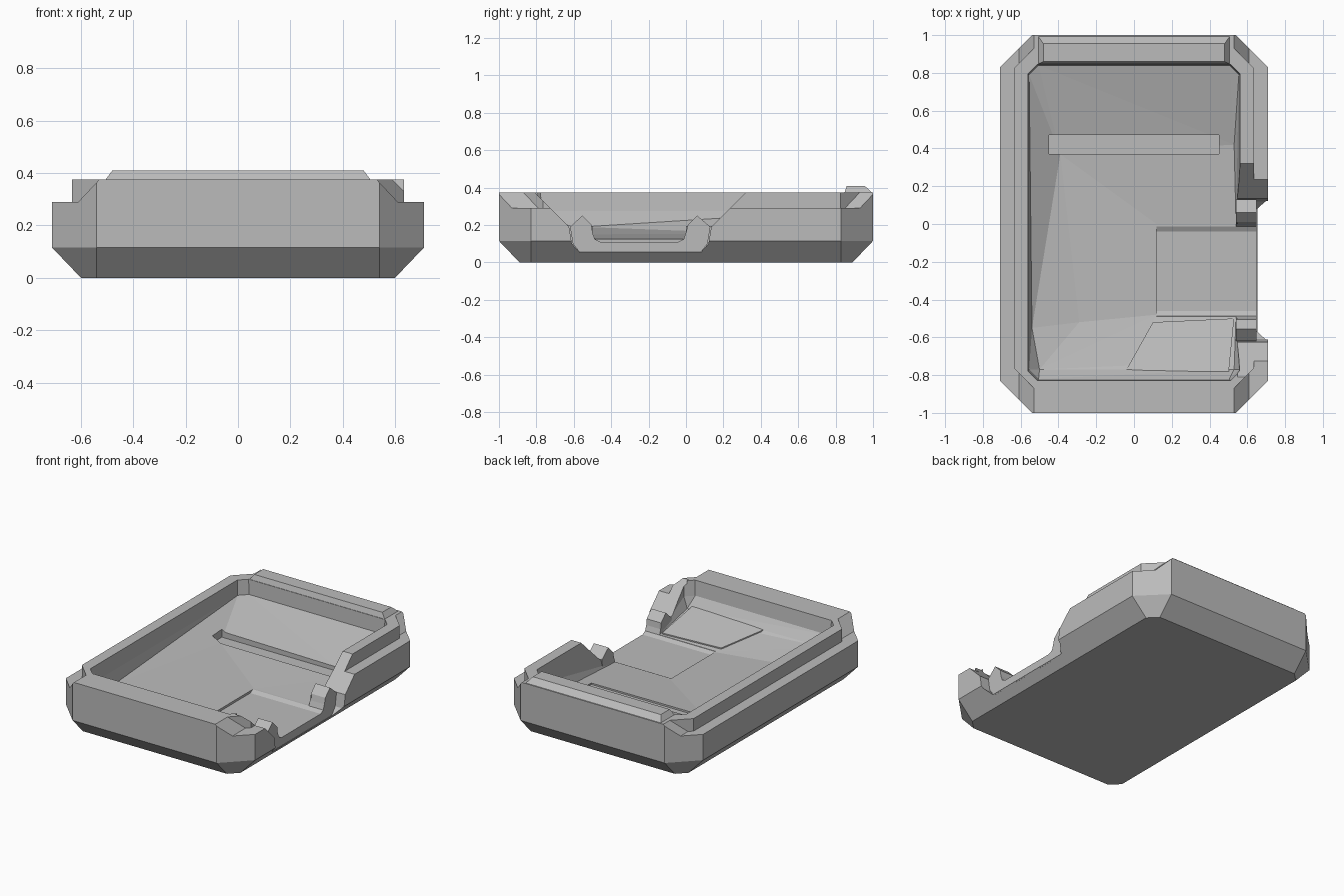
import bpy
import bmesh

cube = bpy.data.objects.get("Cube")
if cube:
    bpy.data.objects.remove(cube, do_unlink=True)

grey = bpy.data.materials.new("plain grey")
grey.use_nodes = True
grey.diffuse_color = (0.5, 0.5, 0.5, 1)
grey.node_tree.nodes["Principled BSDF"].inputs["Base Color"].default_value = (0.5, 0.5, 0.5, 1)


def finish(name, bm):
    bmesh.ops.recalc_face_normals(bm, faces=bm.faces[:])
    mesh = bpy.data.meshes.new(name)
    bm.to_mesh(mesh)
    bm.free()
    mesh.materials.append(grey)
    obj = bpy.data.objects.new(name, mesh)
    bpy.context.collection.objects.link(obj)
    return obj


def hull(name, points):
    """Convex solid around the points."""
    bm = bmesh.new()
    verts = [bm.verts.new(p) for p in points]
    bmesh.ops.convex_hull(bm, input=verts)
    loose = [v for v in bm.verts if not v.link_faces]
    bmesh.ops.delete(bm, geom=loose, context='VERTS')
    bmesh.ops.dissolve_limit(bm, angle_limit=0.005, verts=bm.verts[:], edges=bm.edges[:])
    return finish(name, bm)


def prism(name, profile, axis, start, end):
    """Profile extruded along x (profile in y, z) or y (profile in x, z)."""
    bm = bmesh.new()
    place = (lambda a, b: (start, a, b)) if axis == 'x' else (lambda a, b: (a, start, b))
    face = bm.faces.new([bm.verts.new(place(a, b)) for a, b in profile])
    moved = bmesh.ops.extrude_face_region(bm, geom=[face])["geom"]
    shift = (end - start, 0, 0) if axis == 'x' else (0, end - start, 0)
    bmesh.ops.translate(bm, vec=shift, verts=[v for v in moved if isinstance(v, bmesh.types.BMVert)])
    return finish(name, bm)


def ring(half_x, y0, y1, cut, z):
    """Rectangle with cut corners at height z."""
    pts = []
    for s in (-1, 1):
        for y, inward in ((y0, 1), (y1, -1)):
            pts += [(s * half_x, y + inward * cut, z), (s * (half_x - cut), y, z)]
    return pts


def subtract(target, cutter):
    mod = target.modifiers.new("cut", 'BOOLEAN')
    mod.operation = 'DIFFERENCE'
    mod.solver = 'EXACT'
    mod.object = cutter
    bpy.context.view_layer.objects.active = target
    bpy.ops.object.modifier_apply(modifier=mod.name)
    bpy.data.objects.remove(cutter, do_unlink=True)


# Outer tray body with chamfered base and corners
tray = hull("tray", ring(0.6, -0.89, 0.89, 0.06, 0)
            + ring(0.71, -1, 1, 0.17, 0.115) + ring(0.71, -1, 1, 0.17, 0.375))

# Lowered side shelves that leave a raised inner rim
for side in (-1, 1):
    wedge = [(0.61, 0.29), (1, 0.29), (1, 0.46), (0.45, 0.46)]
    shelf = prism("shelf_cutter", [(side * x, z) for x, z in wedge], 'y', -1.2, 1.2)
    rim = ring(0.635, -0.87, 0.93, 0.105, 0.2) + ring(0.635, -0.87, 0.93, 0.105, 0.6)
    subtract(shelf, hull("rim_keeper", rim))
    subtract(tray, shelf)

# Interior with a faceted floor rising from the right side
floor = [(x, y, 0.125) for x in (0.12, 0.54) for y in (-0.48, 0)]
floor += [(-0.39, 0.37, 0.155), (-0.29, -0.52, 0.15), (-0.04, -0.75, 0.19),
          (0.53, 0.42, 0.155), (0.53, -0.77, 0.2), (-0.54, -0.55, 0.19),
          (-0.5, -0.77, 0.21)]
subtract(tray, hull("interior_cutter", floor + ring(0.57, -0.84, 0.85, 0.05, 0.5)
                    + ring(0.555, -0.82, 0.84, 0.05, 0.275)))

# Shallow cross slot in the floor
slot = [(0.37, 0.142), (0.47, 0.142), (0.47, 0.25), (0.37, 0.25)]
subtract(tray, prism("slot_cutter", slot, 'x', -0.45, 0.45))

# Side opening with sloping shoulders
opening = [(-0.84, 0.405), (-0.625, 0.19), (-0.61, 0.1), (-0.57, 0.055),
           (0.08, 0.055), (0.12, 0.1), (0.135, 0.19), (0.35, 0.405)]
subtract(tray, prism("opening_cutter", opening, 'x', 0.547, 1))

# Rounded pocket leading to the opening
pocket = [(-0.5, 0.24), (-0.5, 0.16), (-0.488, 0.125), (-0.46, 0.11),
          (-0.04, 0.11), (-0.012, 0.125), (0, 0.16), (0, 0.24)]
subtract(tray, prism("pocket_cutter", pocket, 'x', 0.12, 0.62))

# U-shaped lip lining the opening
lip = [(-0.555, 0.25), (-0.62, 0.19), (-0.605, 0.1), (-0.565, 0.05),
       (0.075, 0.05), (0.115, 0.1), (0.13, 0.19), (0.06, 0.25), (0.01, 0.2)]
lip += pocket[-2:0:-1] + [(-0.505, 0.2)]
prism("opening_lip", lip, 'x', 0.54, 0.648)

# Raised bar along the back rim
bar = [(s * x, y, z) for s in (-1, 1) for x, y, z in (
    (0.51, 0.846, 0.37), (0.51, 0.998, 0.37), (0.48, 0.86, 0.41), (0.48, 0.955, 0.41))]
hull("back_bar", bar)

# Thin plates on the front part of the floor
hull("front_floor_plate", [(x, y, z + d) for d in (0, 0.008) for x, y, z in (
    (0.1, -0.52, 0.135), (0.53, -0.5, 0.13), (0.5, -0.8, 0.215), (-0.04, -0.77, 0.2))])
